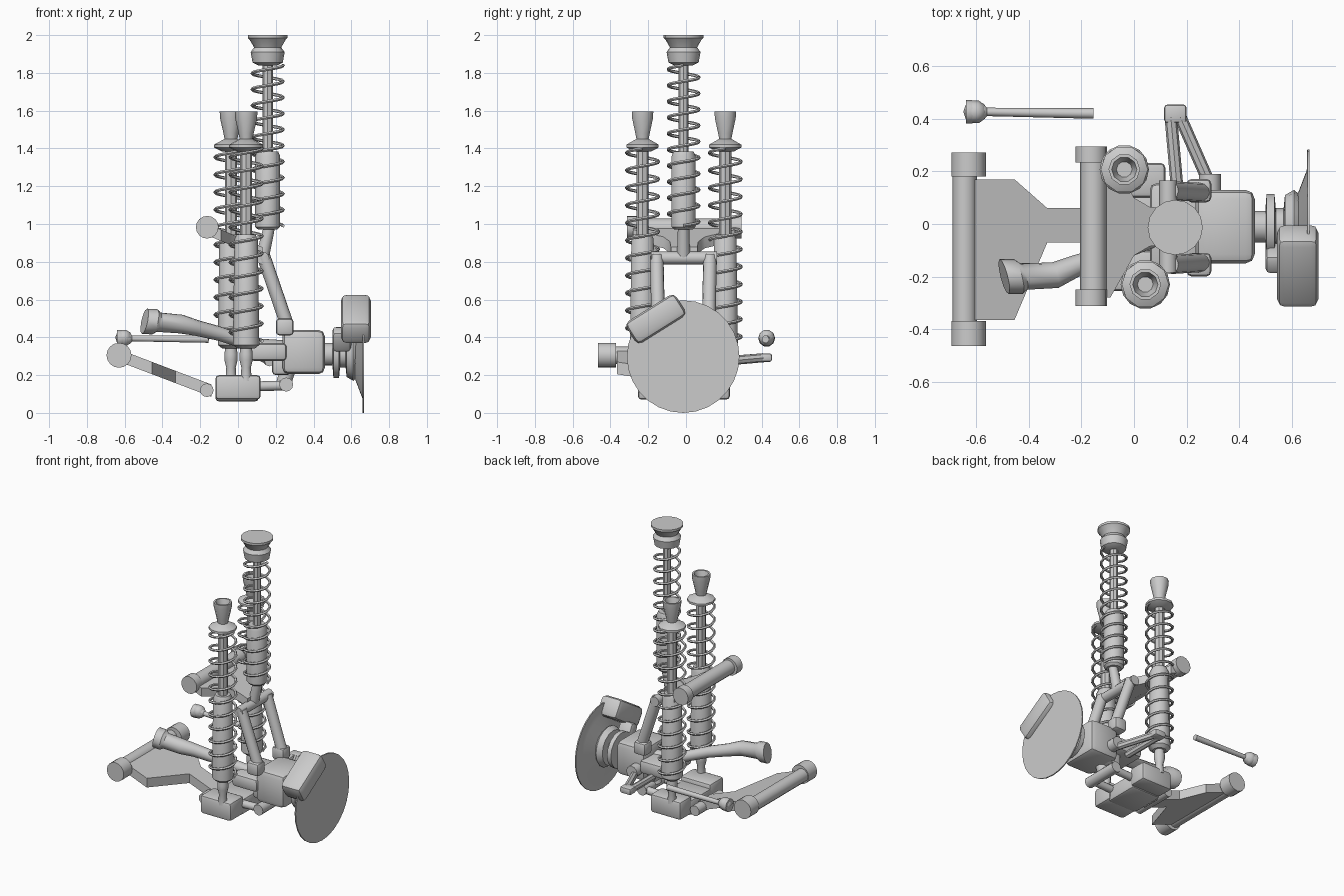
import bpy, bmesh, math
from mathutils import Vector, Matrix

if "Cube" in bpy.data.objects:
    bpy.data.objects.remove(bpy.data.objects["Cube"])


def finish(name, bm):
    bmesh.ops.recalc_face_normals(bm, faces=bm.faces)
    me = bpy.data.meshes.new(name)
    bm.to_mesh(me)
    bm.free()
    ob = bpy.data.objects.new(name, me)
    bpy.context.collection.objects.link(ob)
    return ob


def tube(name, rings, seg=12):
    """Skin a row of (point, radius) rings along the line from first to last."""
    pts = [Vector(p) for p, r in rings]
    low, high = min(pts, key=lambda p: (p - pts[0]).length), max(pts, key=lambda p: (p - pts[0]).length)
    rot = (high - low).to_track_quat('Z', 'Y').to_matrix()
    bm = bmesh.new()
    loops = []
    for p, (_, r) in zip(pts, rings):
        loops.append([bm.verts.new(p + rot @ Vector((r * math.cos(a), r * math.sin(a), 0)))
                      for a in [2 * math.pi * i / seg for i in range(seg)]])
    for a, b in zip(loops, loops[1:]):
        for i in range(seg):
            j = (i + 1) % seg
            bm.faces.new((a[i], a[j], b[j], b[i]))
    bm.faces.new(loops[0])
    bm.faces.new(loops[-1])
    return finish(name, bm)


def rod(name, p, q, r, r2=None, seg=12):
    return tube(name, [(p, r), (q, r if r2 is None else r2)], seg)


def post(name, x, y, profile, seg=12):
    return tube(name, [((x, y, z), r) for z, r in profile], seg)


def axle(name, y, z, profile, seg=16):
    return tube(name, [((x, y, z), r) for x, r in profile], seg)


def box(name, lo, hi, bevel=0.02, rot_x=0.0):
    lo, hi = Vector(lo), Vector(hi)
    bm = bmesh.new()
    bmesh.ops.create_cube(bm, size=1, matrix=Matrix.Diagonal((*(hi - lo), 1)))
    bmesh.ops.bevel(bm, geom=bm.edges[:], offset=bevel, segments=2, profile=0.5, affect='EDGES')
    ob = finish(name, bm)
    ob.location = (lo + hi) / 2
    ob.rotation_euler.x = rot_x
    return ob


def plate(name, outline, z_of_x, thick):
    """Slab with an x-y outline, whose height follows x."""
    bm = bmesh.new()
    top, bot = [[bm.verts.new((x, y, z_of_x(x) + s * thick / 2)) for x, y in outline] for s in (1, -1)]
    bm.faces.new(top)
    bm.faces.new(bot)
    n = len(outline)
    for i in range(n):
        bm.faces.new((top[i], top[(i + 1) % n], bot[(i + 1) % n], bot[i]))
    return finish(name, bm)


def spring(name, x, y, z0, z1, r, turns, wire=0.009):
    per, sides = 14, 5
    bm = bmesh.new()
    prev = None
    for i in range(turns * per + 1):
        a = 2 * math.pi * i / per
        z = z0 + (z1 - z0) * i / (turns * per)
        ring = []
        for k in range(sides):
            b = 2 * math.pi * k / sides
            rr = r + wire * math.cos(b)
            ring.append(bm.verts.new((x + rr * math.cos(a), y + rr * math.sin(a), z + wire * math.sin(b))))
        if prev:
            for k in range(sides):
                m = (k + 1) % sides
                bm.faces.new((prev[k], prev[m], ring[m], ring[k]))
        else:
            bm.faces.new(ring)
        prev = ring
    bm.faces.new(prev)
    return finish(name, bm)


# Tall centre shock
cx, cy = 0.157, -0.013
post("centre_top_mount", cx, cy, [(1.84, .05), (1.855, .08), (1.91, .09), (1.935, .072),
                                  (1.975, .095), (1.985, .105), (2.0, .105)], 16)
post("centre_rod", cx, cy, [(1.37, .027), (1.85, .027)], 8)
post("centre_body", cx, cy, [(.97, .05), (.985, .066), (1.36, .066), (1.385, .055)], 10)
spring("centre_spring", cx, cy, 0.99, 1.84, 0.082, 10)
rod("centre_lower_link", (.165, cy, .98), (.13, cy, .83), .03, .035)

# Pair of outer shocks
for side, x, y in (("front", .043, -.23), ("rear", -.037, .208)):
    post(side + "_top_cup", x, y, [(1.44, .032), (1.48, .04), (1.56, .058), (1.595, .06),
                                   (1.595, .048), (1.53, .03)], 10)
    post(side + "_spring_cap", x, y, [(1.385, .05), (1.405, .09), (1.42, .09), (1.45, .035)], 10)
    post(side + "_rod", x, y, [(.92, .032), (1.45, .032)], 8)
    post(side + "_body", x, y, [(.34, .045), (.36, .07), (.92, .062), (.945, .05)], 10)
    spring(side + "_spring", x, y, .38, 1.4, .085, 11)
    post(side + "_lower_stub", x, y, [(.17, .03), (.24, .025), (.28, .035), (.31, .035), (.35, .03)], 10)
    s = 1 if y > 0 else -1
    ys = sorted((y + s * .025, s * .10))
    box(side + "_shock_foot", (-.12, ys[0], .07), (.12, ys[1], .2), .02)

# Lower control arm
rod("lower_pivot_bar", (-.645, .2, .305), (-.645, -.4, .305), .046)
for n, a, b in (("rear", .18, .272), ("front", -.465, -.37)):
    rod("lower_bush_" + n, (-.63, a, .305), (-.63, b, .305), .066, seg=16)
plate("lower_arm", [(-.62, .17), (-.455, .17), (-.33, .06), (-.14, .06), (-.14, -.07),
                    (-.33, -.07), (-.455, -.365), (-.62, -.365)],
      lambda x: .30 - .38 * (x + .62), .065)
rod("lower_cross_tube", (-.165, -.15, .12), (-.165, .14, .12), .036)
box("lower_cross_block", (-.12, -.13, .06), (.11, .12, .17), .02)
for s in (-1, 1):
    rod("lower_joint_rod", (.08, s * .1, .14), (.25, s * .1, .145), .026)
rod("lower_joint_bar", (.255, -.14, .15), (.255, .13, .15), .037)
rod("lower_joint_riser", (.24, -.01, .15), (.28, -.01, .28), .04)

# Upper control arm and its fork
rod("upper_pivot_bar", (-.155, -.29, .98), (-.155, .28, .98), .05)
for n, a, b in (("rear", .235, .295), ("front", -.312, -.25)):
    rod("upper_bush_" + n, (-.163, a, .983), (-.163, b, .983), .06, seg=16)
side = [(-.15, .26), (-.09, .26), (-.05, .19), (0, .10), (.06, .065), (.13, .06)]
plate("upper_arm", side + [(x, -y - .02) for x, y in reversed(side)],
      lambda x: .965 - .42 * (x + .15), .06)
rod("fork_cross_bar", (.13, -.185, .82), (.13, .165, .82), .034)
for y in (-.155, .127):
    rod("fork_leg", (.135, y, .83), (.255, y * .95, .48), .036)
    box("fork_clamp", (.2, y - .045, .41), (.295, y + .045, .5), .02)

# Hub carrier
box("carrier_block", (.235, -.15, .205), (.46, .13, .44), .035)
box("carrier_inner", (.06, -.165, .275), (.26, .155, .37), .025)
box("carrier_lower_lug", (.18, -.1, .2), (.28, .09, .3), .02)
rod("carrier_rear_stub", (.29, .1, .29), (.29, .19, .29), .042)

# Drive shaft
tube("drive_shaft", [((-.495, -.2, .485), .068), ((-.44, -.2, .482), .068), ((-.42, -.2, .48), .052),
                     ((-.3, -.195, .47), .05), ((-.22, -.16, .45), .042), ((-.1, -.12, .42), .038),
                     ((.08, -.05, .36), .036), ((.24, -.01, .33), .055)])

# Hub, brake disc and caliper
axle("hub_shaft", -.01, .31, [(.45, .06), (.50, .06), (.505, .125), (.535, .125), (.54, .07),
                              (.57, .07), (.575, .12), (.61, .14), (.655, .10)])
axle("brake_disc", -.015, .298, [(.62, .12), (.658, .22), (.66, .298), (.668, .298)], 28)
box("caliper", (.545, -.315, .43), (.703, -.005, .565), .03, math.radians(32))
box("caliper_bracket", (.5, -.17, .33), (.6, -.09, .45), .02, math.radians(30))

# Steering arm
box("steering_arm_end", (.115, .385, .27), (.2, .455, .315), .012)
rod("steering_arm_inner", (.14, .41, .292), (.165, .13, .27), .024, seg=8)
rod("steering_arm_outer", (.175, .41, .292), (.285, .16, .27), .024, seg=8)

# Tie rod
tube("tie_rod", [((-.64, .427, .395), .045), ((-.62, .427, .395), .045), ((-.575, .427, .394), .032),
                 ((-.56, .427, .394), .016), ((-.155, .421, .39), .02)], 10)
post("tie_rod_ball", -.605, .427, [(.355, .015), (.37, .035), (.40, .045), (.425, .035), (.438, .015)], 10)

# Smooth shading with sharp edges kept
bpy.ops.object.select_all(action='SELECT')
bpy.context.view_layer.objects.active = bpy.context.selected_objects[0]
bpy.ops.object.shade_smooth_by_angle(angle=math.radians(40))
